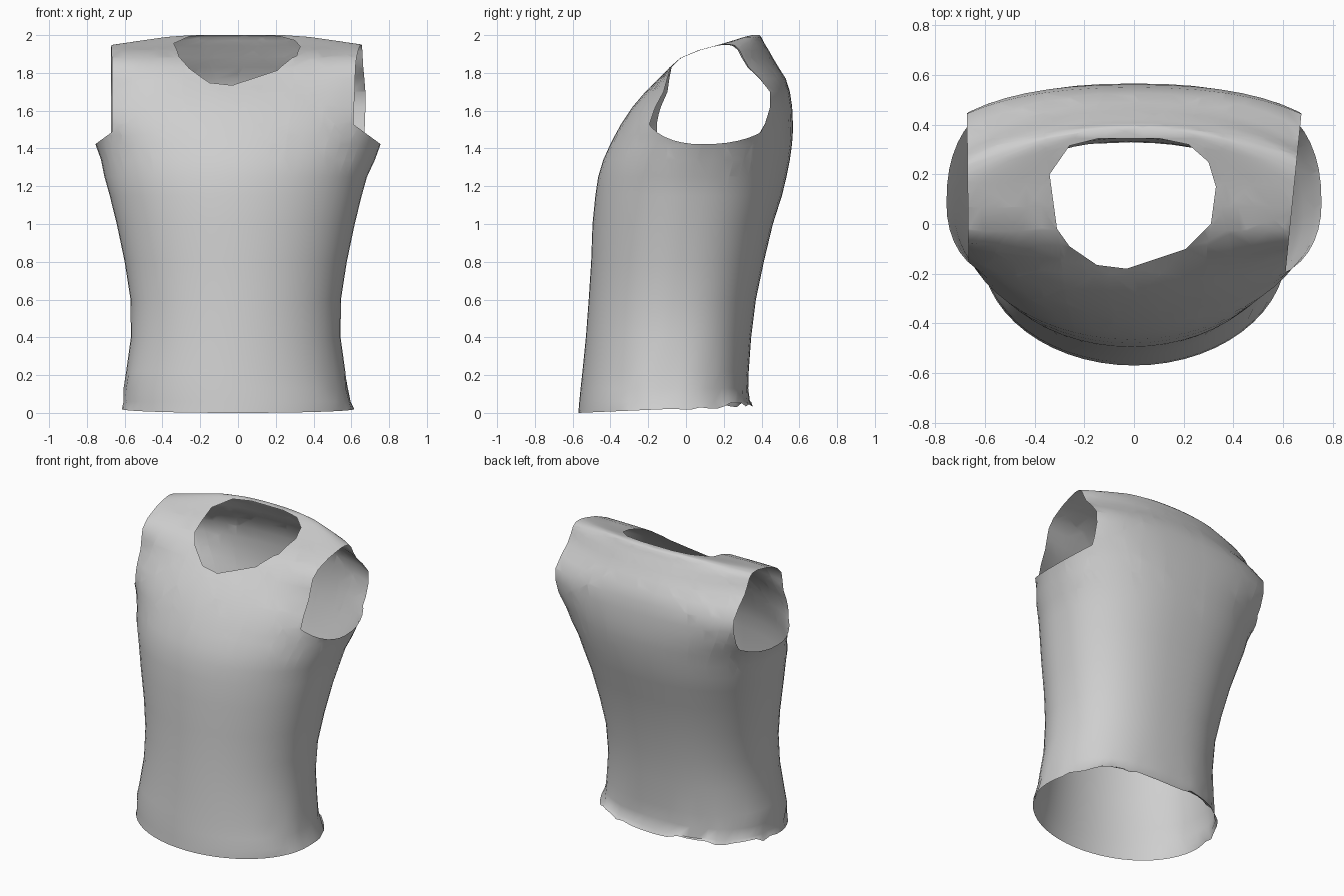
import bpy, bmesh, math, random
from mathutils import Vector

if "Cube" in bpy.data.objects:
    bpy.data.objects.remove(bpy.data.objects["Cube"])

random.seed(4)
SEG = 56

# Torso rings: height, half width, front y, back y
RINGS = [
    (0.00, 0.615, -0.570, 0.355), (0.06, 0.610, -0.565, 0.345),
    (0.13, 0.598, -0.558, 0.335), (0.22, 0.580, -0.548, 0.332),
    (0.40, 0.555, -0.530, 0.345), (0.60, 0.557, -0.515, 0.370),
    (0.80, 0.588, -0.502, 0.412), (1.00, 0.630, -0.495, 0.460),
    (1.15, 0.667, -0.480, 0.508), (1.25, 0.695, -0.465, 0.532),
    (1.34, 0.725, -0.438, 0.550), (1.42, 0.754, -0.402, 0.561),
    (1.47, 0.785, -0.376, 0.565), (1.53, 0.825, -0.343, 0.566),
    (1.62, 0.875, -0.283, 0.562), (1.70, 0.900, -0.215, 0.550),
    (1.77, 0.900, -0.145, 0.528), (1.83, 0.890, -0.085, 0.490),
    (1.88, 0.860, -0.020, 0.460), (1.92, 0.790, 0.080, 0.438),
    (1.945, 0.690, 0.175, 0.422), (1.97, 0.520, 0.250, 0.408),
    (1.99, 0.380, 0.310, 0.398), (2.00, 0.240, 0.350, 0.388),
]

# Neckline outline seen from above, counter-clockwise
NECK = [(-0.34, 0.20), (-0.31, -0.02), (-0.26, -0.09), (-0.15, -0.165),
        (-0.03, -0.18), (0.21, -0.10), (0.31, 0.00), (0.33, 0.15),
        (0.30, 0.25), (0.22, 0.32), (0.10, 0.345), (-0.14, 0.345),
        (-0.26, 0.315)]


def ring_point(z, w, front, back, a):
    """Oval section, slightly squarer across the back, shoulders forward."""
    c, s = math.cos(a), math.sin(a)
    e = 2 / 2.4 if s > 0 else 1.0
    mid, half = (front + back) / 2, (back - front) / 2
    x = w * math.copysign(abs(c) ** e, c)
    y = mid + half * math.copysign(abs(s) ** e, s)
    t = min(max((z - 1.66) / 0.2, 0), 1)
    y -= 0.09 * t * t * (3 - 2 * t) * min((x / 0.65) ** 2, 1.3)
    if 0.1 < z < 1.3:      # the waist leans a little to one side
        x -= 0.012
    return Vector((x, y, z))


def cut_opening(bm, planes):
    """Slice along the planes and remove the cloth in front of all of them."""
    for co, no in planes:
        faces = [f for f in bm.faces if f.calc_center_median().z > 1.3]
        geom = faces + list({e for f in faces for e in f.edges}) \
            + list({v for f in faces for v in f.verts})
        bmesh.ops.bisect_plane(bm, geom=geom, dist=1e-5,
                               plane_co=co, plane_no=no)
    gone = [f for f in bm.faces if f.calc_center_median().z > 1.3 and all(
        (f.calc_center_median() - co).dot(no) > 0 for co, no in planes)]
    bmesh.ops.delete(bm, geom=gone, context='FACES')


bm = bmesh.new()

# Closed-top torso cloth
loops = []
for i, ring in enumerate(RINGS):
    loop = []
    for k in range(SEG):
        p = ring_point(*ring, 2 * math.pi * k / SEG)
        if i == 0:      # hem rises toward the back, where it is ragged
            p.z = 0.04 * (p.y + 0.57) / 0.925
            if p.y > -0.1:
                p.z += random.uniform(-0.012, 0.022)
        if i in (1, 2) and p.y > -0.35:   # small puckers above the hem
            pull = 1 - random.uniform(0, 0.035 / i)
            p.x *= pull
            p.y = -0.1 + (p.y + 0.1) * pull
        loop.append(bm.verts.new(p))
    loops.append(loop)
for lo, hi in zip(loops, loops[1:]):
    for k in range(SEG):
        n = (k + 1) % SEG
        bm.faces.new((lo[k], lo[n], hi[n], hi[k]))
bm.faces.new(loops[-1])

# Neck opening
neck_planes = []
for (x0, y0), (x1, y1) in zip(NECK, NECK[1:] + NECK[:1]):
    neck_planes.append((Vector((x0, y0, 0)),
                        Vector((y0 - y1, x1 - x0, 0)).normalized()))
cut_opening(bm, neck_planes)

# Arm openings: an upright cut plus a slanted cut under the arm
for s, edge, skew in ((1, 0.645, -0.1), (-1, 0.67, -0.01)):
    cut_opening(bm, [
        (Vector((s * edge, 0.15, 1.7)), Vector((s, skew, 0)).normalized()),
        (Vector((s * 0.752, 0.1, 1.425)), Vector((s * 0.08, 0, 0.11)).normalized()),
    ])

loose = [v for v in bm.verts if not v.link_faces]
bmesh.ops.delete(bm, geom=loose, context='VERTS')
bmesh.ops.recalc_face_normals(bm, faces=bm.faces[:])
# Keep the cloth facing outward
low = min(bm.faces, key=lambda f: f.calc_center_median().y)
if low.normal.y > 0:
    bmesh.ops.reverse_faces(bm, faces=bm.faces[:])

mesh = bpy.data.meshes.new("sleeveless_shirt")
bm.to_mesh(mesh)
bm.free()
shirt = bpy.data.objects.new("sleeveless_shirt", mesh)
bpy.context.collection.objects.link(shirt)

fabric = bpy.data.materials.new("grey_fabric")
fabric.diffuse_color = (0.62, 0.62, 0.62, 1)
fabric.use_nodes = True
fabric.node_tree.nodes["Principled BSDF"].inputs["Base Color"].default_value = fabric.diffuse_color
mesh.materials.append(fabric)

bpy.context.view_layer.objects.active = shirt
shirt.select_set(True)
bpy.ops.object.shade_smooth_by_angle(angle=math.radians(60))
